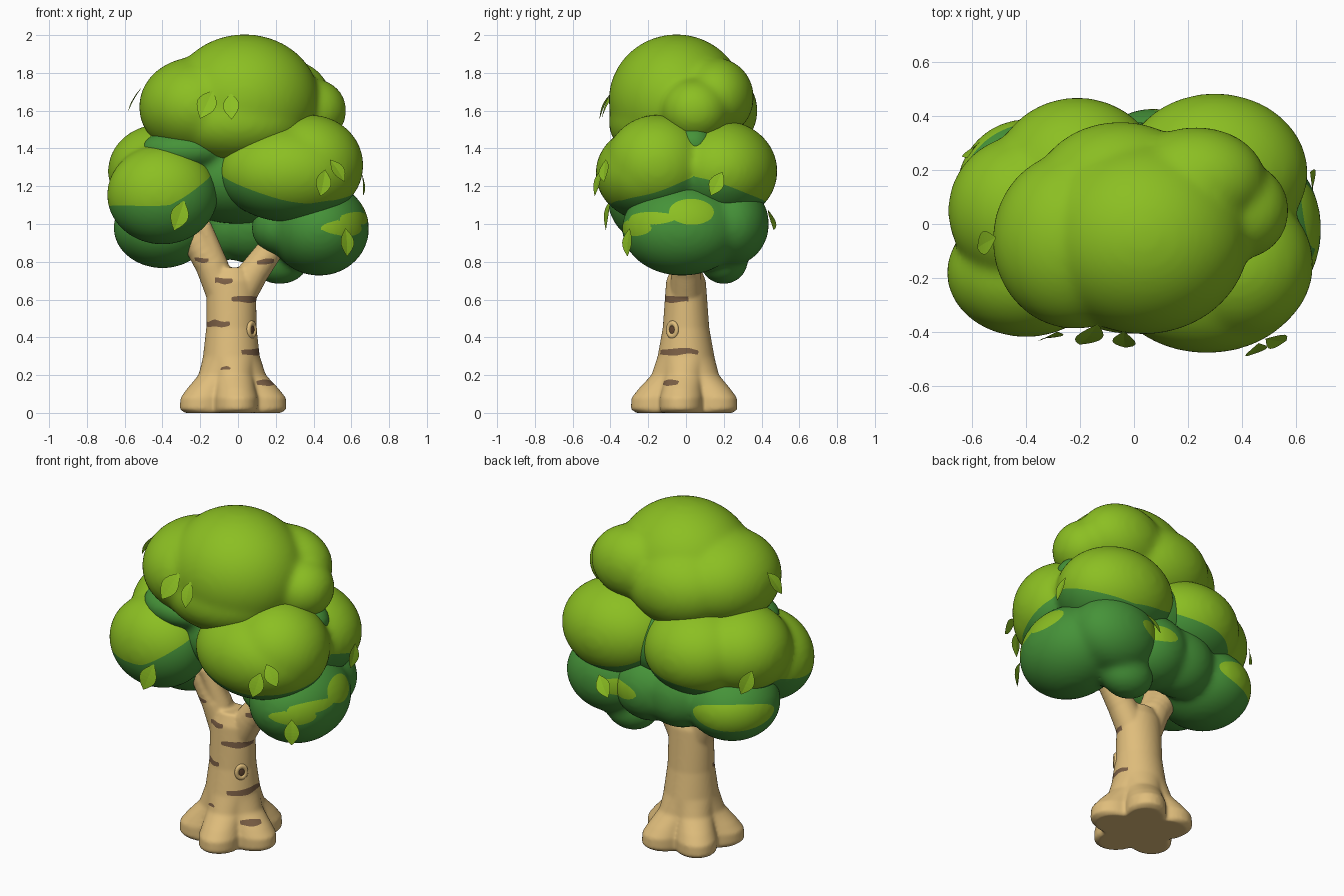
import bpy, bmesh, math
from mathutils import Vector, Matrix
from mathutils.bvhtree import BVHTree

cube = bpy.data.objects.get("Cube")
if cube:
    bpy.data.objects.remove(cube)


def material(name, rgb):
    m = bpy.data.materials.new(name)
    m.use_nodes = True
    m.diffuse_color = (*rgb, 1)
    bsdf = next(n for n in m.node_tree.nodes if n.type == 'BSDF_PRINCIPLED')
    bsdf.inputs["Base Color"].default_value = (*rgb, 1)
    return m


LIGHT = material("light_green", (0.26, 0.52, 0.016))
DARK = material("dark_green", (0.06, 0.29, 0.04))
BARK = material("tan_bark", (0.74, 0.51, 0.2))
MARK = material("brown_mark", (0.2, 0.115, 0.06))
HOLLOW = material("dark_hollow", (0.13, 0.065, 0.032))


def add_object(name, mesh, mats):
    ob = bpy.data.objects.new(name, mesh)
    bpy.context.collection.objects.link(ob)
    for m in mats:
        mesh.materials.append(m)
    return ob


def add_ball(bm, c, r):
    mat = Matrix.Translation(c) @ Matrix.Diagonal((*r, 1))
    bmesh.ops.create_icosphere(bm, subdivisions=4, radius=1, matrix=mat)


def cut_colours(mesh, field):
    """Cut the faces along the line where the field is zero; second colour where positive."""
    bm = bmesh.new()
    bm.from_mesh(mesh)
    value = {v: field(v.co) for v in bm.verts}
    cuts = []
    for e in bm.edges[:]:
        a, b = e.verts
        fa, fb = value[a], value[b]
        if (fa > 0) != (fb > 0):
            t = min(.97, max(.03, fa / (fa - fb)))
            cuts.append(bmesh.utils.edge_split(e, a, t)[1])
    if cuts:
        bmesh.ops.connect_verts(bm, verts=cuts)
    for f in bm.faces:
        f.smooth = True
        f.material_index = int(field(f.calc_center_median()) > 0)
    bm.to_mesh(mesh)
    bm.free()


def fuse(name, bm, voxel, smooth, mats, field):
    """Melt overlapping shells into one soft skin, then colour it."""
    raw = bpy.data.meshes.new(name + "_raw")
    bm.to_mesh(raw)
    bm.free()
    ob = add_object(name, raw, [])
    mod = ob.modifiers.new("melt", 'REMESH')
    mod.mode = 'VOXEL'
    mod.voxel_size = voxel
    mod = ob.modifiers.new("soften", 'SMOOTH')
    mod.iterations = smooth
    deps = bpy.context.evaluated_depsgraph_get()
    mesh = bpy.data.meshes.new_from_object(ob.evaluated_get(deps))
    ob.modifiers.clear()
    ob.data = mesh
    bpy.data.meshes.remove(raw)
    mesh.name = name
    mesh.materials.clear()
    for m in mats:
        mesh.materials.append(m)
    cut_colours(mesh, field)
    return ob


# Trunk: lobed root flare, turned stem and branches
CX = -0.035
profile = [(0, .225, .04), (.02, .245, .05), (.08, .243, .048), (.13, .215, .036),
           (.2, .172, .012), (.3, .15, 0), (.45, .133, 0), (.7, .131, 0), (.77, .1, 0)]
bm = bmesh.new()
rings = []
N = 100
for z, r, lobe in profile:
    squash = 1 - max(0, z - 0.3) / 2
    ring = []
    for i in range(N):
        a = math.tau * i / N
        bulge = 2 * abs(math.cos(2.5 * (a - math.radians(63)))) - 1
        rad = r + lobe * bulge
        ring.append(bm.verts.new((CX + rad * math.cos(a), rad * math.sin(a) * squash, z)))
    rings.append(ring)
for lo, hi in zip(rings, rings[1:]):
    for i in range(N):
        j = (i + 1) % N
        bm.faces.new((lo[i], lo[j], hi[j], hi[i]))
bm.faces.new(rings[0][::-1])
bm.faces.new(rings[-1])

branches = [[(-.08, 0, .62, .085), (-.14, 0, .78, .085), (-.33, 0, 1.1, .07)],
            [(.01, 0, .62, .085), (.08, 0, .74, .08), (.27, 0, 1.0, .06)],
            [(-.11, -.01, .78, .06), (-.18, -.04, .98, .045)]]
STEPS = 10
for path in branches:
    for p, q in zip(path, path[1:]):
        for k in range(STEPS + 1):
            v = Vector(p).lerp(Vector(q), k / STEPS)
            add_ball(bm, v[:3], (v[3],) * 3)

# Bark dashes: x, y, z, half length
marks = [(.15, -.09, .157, .06), (.095, -.05, .325, .115), (-.13, -.1, .472, .09),
         (.06, -.08, .6, .1), (-.08, -.12, .7, .055), (-.2, -.09, .81, .045),
         (.15, -.08, .8, .05), (-.07, -.17, .235, .03)]


def mark_field(p):
    best = -1
    for x, y, z, h in marks:
        d = math.hypot(p.x - x, p.y - y)
        thick = min(.019, h / 3) * (1 - .4 * d / h)
        wave = .004 * math.sin(45 * (p.x - p.y))
        best = max(best, min(h - d, thick - abs(p.z - z + wave)))
    return best


fuse("trunk", bm, .009, 8, [BARK, MARK], mark_field)

# Knot hole
ang = math.radians(-35)
spot = (CX + .131 * math.cos(ang), .125 * math.sin(ang), .44)
turn = (0, math.pi / 2, ang)
bpy.ops.mesh.primitive_torus_add(major_radius=.027, minor_radius=.012, location=spot, rotation=turn)
ring = bpy.context.object
bpy.ops.mesh.primitive_uv_sphere_add(segments=24, ring_count=12, radius=.026, location=spot, rotation=turn)
hole = bpy.context.object
for ob, name, mat, depth in ((ring, "knot_ring", BARK, 1), (hole, "knot_hollow", HOLLOW, .3)):
    ob.name = name
    ob.scale = (1.25, 1, depth)
    ob.data.materials.append(mat)
    for p in ob.data.polygons:
        p.use_smooth = True

# Foliage colour fields
patches = [((.55, -.26, .98), (.17, .1, .045)), ((.6, -.17, 1.03), (.15, .14, .035)),
           ((.66, .03, 1.065), (.15, .12, .07)), ((-.5, .26, .985), (.22, .24, .085)),
           ((.17, .42, 1.01), (.13, .15, .05))]


def patch_field(p):
    return max(1 - sum(((p[i] - c[i]) / r[i]) ** 2 for i in range(3)) for c, r in patches)


def shade_field(p):
    edge = max(1.11, 1.41 - .55 * math.hypot(p.x, p.y))
    if p.x > .3:
        edge = max(edge, 1.26 - .4 * abs(p.y - .04))
    return p.z - edge - .015 * math.sin(9 * (p.x + p.y))


def all_light(p):
    return 1


def all_dark(p):
    return -1


trees = []


def clump(name, field, *balls):
    """One soft foliage mass from balls given as centre and radii."""
    bm = bmesh.new()
    for c, r in balls:
        add_ball(bm, c, r)
    ob = fuse("foliage_" + name, bm, .016, 22, [DARK, LIGHT], field)
    trees.append(BVHTree.FromPolygons([v.co for v in ob.data.vertices],
                                      [p.vertices[:] for p in ob.data.polygons]))


clump("crown", all_light,
      ((.035, -.05, 1.655), (.395, .36, .35)), ((-.22, -.06, 1.62), (.305, .33, .265)),
      ((-.05, .1, 1.6), (.33, .28, .25)), ((.23, .16, 1.67), (.26, .2, .21)),
      ((.4, .05, 1.6), (.175, .18, .17)), ((0, -.13, 1.54), (.37, .28, .22)))
clump("middle_left", shade_field,
      ((-.4, -.18, 1.155), (.295, .24, .265)), ((-.21, .16, 1.27), (.32, .31, .26)),
      ((-.41, .05, 1.28), (.28, .28, .25)))
clump("middle_right", shade_field,
      ((.27, -.18, 1.27), (.375, .3, .26)), ((.38, -.15, 1.31), (.285, .28, .27)),
      ((.3, .19, 1.28), (.345, .295, .27)))
clump("lower_right", patch_field,
      ((.43, -.02, .975), (.265, .32, .25)), ((.24, -.02, .98), (.17, .18, .15)),
      ((.34, .24, 1), (.26, .2, .22)), ((.22, .2, .81), (.16, .13, .13)))
clump("lower_left", patch_field,
      ((-.4, .12, .98), (.26, .27, .215)), ((-.12, .23, 1), (.22, .18, .2)),
      ((.07, .22, 1), (.22, .21, .21)))
clump("inner_shade", all_dark,
      ((0, .05, 1.25), (.4, .33, .25)), ((-.27, -.11, 1.39), (.25, .21, .12)),
      ((.42, .04, 1.42), (.15, .12, .12)))


# Loose leaves, pinned to the nearest foliage
def add_leaf(name, pos, roll, length):
    pos = Vector(pos)
    hit, n, _, _ = min((t.find_nearest(pos) for t in trees), key=lambda h: h[3])
    n = (n + Vector((0, 0, .45))).normalized()
    up = (Vector((0, 0, 1)) - n * n.z).normalized()
    up.rotate(Matrix.Rotation(math.radians(roll), 3, n))
    side = up.cross(n)
    base = hit + n * .035
    bm = bmesh.new()

    def vert(x, y):
        lift = .12 * abs(x) - .15 * y * y
        return bm.verts.new(base + (side * x + up * y + n * lift) * length)

    steps = 8
    heights = [i / steps - .5 for i in range(steps + 1)]
    mid = [vert(0, y) for y in heights]
    for s in (1, -1):
        rim = [vert(s * .29 * math.cos(math.pi * y), y) for y in heights[1:-1]]
        edge = [mid[0], *rim, mid[-1]]
        for i in range(steps):
            quad = list(dict.fromkeys([mid[i], edge[i], edge[i + 1], mid[i + 1]]))
            bm.faces.new(quad if s < 0 else quad[::-1])
    bm.normal_update()
    if sum(f.normal.dot(n) for f in bm.faces) < 0:
        bmesh.ops.reverse_faces(bm, faces=bm.faces[:])
    mesh = bpy.data.meshes.new(name)
    bm.to_mesh(mesh)
    bm.free()
    add_object(name, mesh, [LIGHT])


add_leaf("crown_leaf_large", (-.16, -.46, 1.62), -25, .18)
add_leaf("crown_leaf_small", (-.04, -.46, 1.61), 5, .15)
add_leaf("crown_leaf_side", (-.58, -.07, 1.65), 15, .15)
add_leaf("left_leaf_back", (-.62, .3, 1.17), -25, .15)
add_leaf("left_leaf_front", (-.3, -.46, 1.01), -20, .17)
add_leaf("right_leaf_low", (.44, -.44, 1.21), -15, .15)
add_leaf("right_leaf_high", (.52, -.42, 1.27), 25, .14)
add_leaf("right_leaf_side", (.68, .16, 1.19), -25, .14)
add_leaf("lower_leaf_front", (.57, -.3, .89), 0, .15)
add_leaf("lower_leaf_back", (.23, .48, 1.01), 30, .14)
